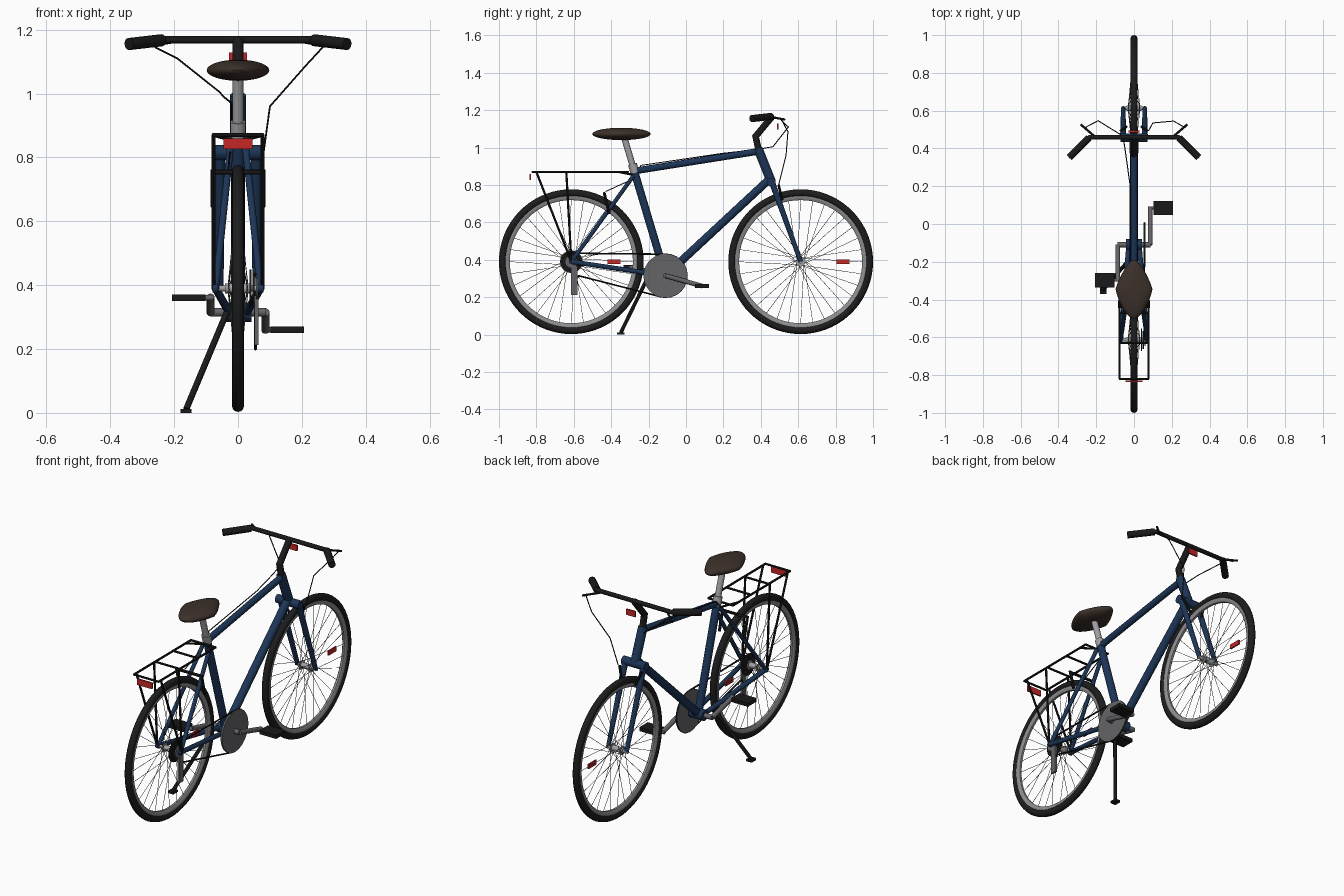
import bpy, bmesh, math
from mathutils import Vector, Matrix

old = bpy.data.objects.get("Cube")
if old:
    bpy.data.objects.remove(old)


def material(name, rgb, rough=0.6):
    m = bpy.data.materials.new(name)
    m.use_nodes = True
    m.diffuse_color = (*rgb, 1)
    node = next(n for n in m.node_tree.nodes if n.type == "BSDF_PRINCIPLED")
    node.inputs["Base Color"].default_value = (*rgb, 1)
    node.inputs["Roughness"].default_value = rough
    return m


BLUE = material("frame_blue", (0.012, 0.036, 0.095))
BLACK = material("black", (0.01, 0.01, 0.01))
RUBBER = material("tyre_rubber", (0.012, 0.012, 0.012))
SILVER = material("silver", (0.36, 0.36, 0.38))
RIM = material("rim_grey", (0.27, 0.27, 0.28))
STEEL = material("steel_grey", (0.13, 0.13, 0.14))
BROWN = material("saddle_brown", (0.046, 0.03, 0.023))
RED = material("reflector_red", (0.56, 0.02, 0.02))


def finish(name, bm, mat, smooth=True):
    bmesh.ops.recalc_face_normals(bm, faces=bm.faces)
    me = bpy.data.meshes.new(name)
    bm.to_mesh(me)
    bm.free()
    me.materials.append(mat)
    ob = bpy.data.objects.new(name, me)
    bpy.context.collection.objects.link(ob)
    if smooth:
        bpy.ops.object.select_all(action="DESELECT")
        ob.select_set(True)
        bpy.context.view_layer.objects.active = ob
        bpy.ops.object.shade_smooth_by_angle(angle=math.radians(40))
    return ob


def tubes(name, paths, r, mat, sides=12, r_end=None):
    """Round rods along one or more polylines, with mitred bends."""
    bm = bmesh.new()
    for path in paths:
        pts = [Vector(p) for p in path]
        first = (pts[1] - pts[0]).normalized()
        u = first.orthogonal().normalized()
        ring = [pts[0] + r * (math.cos(a) * u + math.sin(a) * first.cross(u))
                for a in (math.tau * i / sides for i in range(sides))]
        rows = [[bm.verts.new(c) for c in ring]]
        for i in range(1, len(pts)):
            d = (pts[i] - pts[i - 1]).normalized()
            n = d if i == len(pts) - 1 else (d + (pts[i + 1] - pts[i]).normalized()).normalized()
            ring = [c + d * ((pts[i] - c).dot(n) / d.dot(n)) for c in ring]
            if r_end and i == len(pts) - 1:
                ring = [pts[i] + (c - pts[i]) * (r_end / r) for c in ring]
            rows.append([bm.verts.new(c) for c in ring])
        for a, b in zip(rows, rows[1:]):
            for k in range(sides):
                j = (k + 1) % sides
                bm.faces.new((a[k], a[j], b[j], b[k]))
        bm.faces.new(rows[0])
        bm.faces.new(rows[-1])
    return finish(name, bm, mat)


def box(name, centre, size, mat):
    bm = bmesh.new()
    bmesh.ops.create_cube(bm, size=1)
    bmesh.ops.transform(bm, verts=bm.verts,
                        matrix=Matrix.Translation(centre) @ Matrix.Diagonal((*size, 1)))
    return finish(name, bm, mat, False)


def ring(name, y, z, profile, mat, steps=72):
    """Closed (x, radius) profile swept around a sideways axle."""
    bm = bmesh.new()
    rows = []
    for i in range(steps):
        a = math.tau * i / steps
        rows.append([bm.verts.new((x, y + r * math.cos(a), z + r * math.sin(a))) for x, r in profile])
    n = len(profile)
    for i, row in enumerate(rows):
        nxt = rows[(i + 1) % steps]
        for k in range(n):
            bm.faces.new((row[k], row[(k + 1) % n], nxt[(k + 1) % n], nxt[k]))
    return finish(name, bm, mat)


def both(path):
    return [[(s * x, y, z) for x, y, z in path] for s in (1, -1)]


AXLE = 0.39
REAR, FRONT = -0.613, 0.613
CRANK_Y, CRANK_Z = -0.11, 0.315

# Wheels: tyre, rim, spokes, hub and spoke reflector
for label, wy, ref, half in (("rear", REAR, -0.385, 0.06), ("front", FRONT, 0.84, 0.066)):
    tyre = [(0.019 * math.cos(math.tau * i / 12), 0.367 + 0.02 * math.sin(math.tau * i / 12))
            for i in range(12)]
    ring(label + "_tyre", wy, AXLE, tyre, RUBBER)
    ring(label + "_rim", wy, AXLE, [(-0.013, 0.352), (0.013, 0.352), (0.012, 0.337),
                                    (0.006, 0.329), (-0.006, 0.329), (-0.012, 0.337)], RIM)
    spokes = []
    for i in range(32):
        a = math.tau * i / 32
        h = a + (0.9 if i % 4 < 2 else -0.9)
        spokes.append([((0.03 if i % 2 else -0.03), wy + 0.022 * math.cos(h), AXLE + 0.022 * math.sin(h)),
                       (0, wy + 0.332 * math.cos(a), AXLE + 0.332 * math.sin(a))])
    tubes(label + "_spokes", spokes, 0.0013, STEEL, 5)
    tubes(label + "_hub", [[(-0.04, wy, AXLE), (0.04, wy, AXLE)]], 0.016, SILVER)
    tubes(label + "_hub_flanges", both([(0.027, wy, AXLE), (0.032, wy, AXLE)]), 0.025, SILVER, 20)
    tubes(label + "_axle", [[(-half, wy, AXLE), (half, wy, AXLE)]], 0.01, SILVER)
    box(label + "_wheel_reflector", (0, ref, AXLE), (0.008, 0.07, 0.026), RED)

# Frame
bb = (0, CRANK_Y, CRANK_Z)
tubes("seat_tube", [[bb, (0, -0.28, 0.885)]], 0.021, BLUE, 16)
tubes("top_tube", [[(0, -0.275, 0.875), (0, 0.39, 0.98)]], 0.018, BLUE, 16)
tubes("down_tube", [[bb, (0, 0.45, 0.835)]], 0.022, BLUE, 16)
tubes("head_tube", [[(0, 0.385, 0.995), (0, 0.457, 0.815)]], 0.025, BLUE, 16)
tubes("bottom_bracket", [[(-0.042, CRANK_Y, CRANK_Z), (0.042, CRANK_Y, CRANK_Z)]], 0.03, BLUE, 16)
tubes("seat_stays", both([(0.022, -0.28, 0.85), (0.07, REAR, AXLE)]), 0.011, BLUE)
tubes("chain_stays", both([(0.028, CRANK_Y, CRANK_Z), (0.07, REAR, AXLE)]), 0.013, BLUE)
tubes("dropouts", both([(0.062, REAR, AXLE), (0.08, REAR, AXLE)]), 0.014, BLUE)

# Fork
tubes("fork_crown", [[(-0.072, 0.456, 0.815), (0.072, 0.456, 0.815)]], 0.024, BLUE)
tubes("fork_legs", both([(0.057, 0.456, 0.825), (0.057, FRONT, AXLE)]), 0.017, BLUE, 12, 0.012)

# Stem, handlebar, grips and levers
tubes("stem", [[(0, 0.39, 0.98), (0, 0.372, 1.06), (0, 0.46, 1.165)]], 0.018, BLACK)
tubes("handlebar", [[(-0.32, 0.378, 1.158), (-0.235, 0.46, 1.168),
                     (0.235, 0.46, 1.168), (0.32, 0.378, 1.158)]], 0.012, BLACK)
tubes("grips", both([(0.238, 0.456, 1.167), (0.342, 0.352, 1.155)]), 0.019, BLACK)
tubes("brake_levers", both([(0.21, 0.465, 1.162), (0.282, 0.527, 1.15)]), 0.006, BLACK, 8)
box("front_reflector", (0, 0.49, 1.113), (0.056, 0.009, 0.032), RED)

# Brake cables
tubes("front_brake_cable", [[(0.27, 0.51, 1.15), (0.21, 0.545, 1.085), (0.1, 0.535, 0.96),
                             (0.078, 0.495, 0.8)]], 0.0028, BLACK, 6)
tubes("rear_brake_cable", [[(-0.26, 0.51, 1.145), (-0.19, 0.547, 1.11), (-0.058, 0.465, 1.005),
                            (-0.045, 0.38, 0.99), (-0.02, 0.2, 0.97), (-0.02, -0.24, 0.905),
                            (-0.025, -0.31, 0.82), (-0.03, -0.43, 0.765)]], 0.0028, BLACK, 6)

# Brake arms
tubes("rear_brake", [[(-0.078, -0.41, 0.645), (-0.078, -0.437, 0.755),
                      (0.078, -0.437, 0.755), (0.078, -0.41, 0.645)]], 0.008, BLACK, 8)
tubes("front_brake", both([(0.07, 0.495, 0.8), (0.04, 0.515, 0.72)]), 0.007, BLACK, 8)

# Seat post and saddle
tubes("seat_post", [[(0, -0.275, 0.87), (0, -0.332, 1.06)]], 0.017, SILVER, 16)
tubes("seat_collar", [[(0, -0.272, 0.865), (0, -0.287, 0.912)]], 0.024, SILVER, 16)
bm = bmesh.new()
bmesh.ops.create_uvsphere(bm, u_segments=32, v_segments=16, radius=1)
for v in bm.verts:
    x, y, z = v.co
    narrow = 1 - (0.45 if y > 0 else 0.32) * abs(y)
    v.co = (0.098 * x * narrow, -0.345 + y * 0.156, 1.073 + 0.033 * z)
finish("saddle", bm, BROWN)

# Luggage rack with tail reflector
tubes("rack_rails", both([(0.077, -0.82, 0.87), (0.077, -0.31, 0.87)]), 0.006, BLACK, 8)
tubes("rack_crossbars", [[(-0.08, y, 0.87), (0.08, y, 0.87)]
                         for y in (-0.82, -0.63, -0.47, -0.31)], 0.006, BLACK, 8)
tubes("rack_legs", both([(0.077, -0.8, 0.87), (0.077, REAR, AXLE)])
      + both([(0.077, -0.64, 0.87), (0.077, REAR, AXLE)]), 0.006, BLACK, 8)
tubes("rack_struts", both([(0.077, -0.36, 0.87), (0.018, -0.285, 0.855)]), 0.006, BLACK, 8)
box("tail_reflector", (0, -0.832, 0.843), (0.092, 0.009, 0.034), RED)

# Drivetrain: chainring, sprockets, chain and derailleur
tubes("chainring", [[(0.05, CRANK_Y, CRANK_Z), (0.06, CRANK_Y, CRANK_Z)]], 0.117, STEEL, 40)
for i, (r, mat) in enumerate(((0.06, BLACK), (0.048, BLACK), (0.034, STEEL))):
    x = 0.036 + 0.01 * i
    tubes("sprocket_%d" % (i + 1), [[(x, REAR, AXLE), (x + 0.006, REAR, AXLE)]], r, mat, 28)
top = [(0.055, REAR, AXLE + 0.045), (0.055, CRANK_Y, CRANK_Z + 0.115)]
wrap = [(0.055, CRANK_Y + 0.115 * math.sin(a), CRANK_Z + 0.115 * math.cos(a))
        for a in (math.pi * i / 12 for i in range(1, 14))]
low = [(0.055, -0.575, 0.315), (0.055, -0.6, 0.27)]
tubes("chain", [top + wrap + low], 0.0045, BLACK, 6)
box("derailleur", (0.058, -0.597, 0.29), (0.012, 0.036, 0.155), STEEL)

# Cranks and pedals
tubes("crank_axle", [[(-0.088, CRANK_Y, CRANK_Z), (0.088, CRANK_Y, CRANK_Z)]], 0.014, STEEL)
for label, s, py, pz in (("right", 1, 0.085, 0.26), ("left", -1, -0.297, 0.361)):
    tubes(label + "_crank", [[(s * 0.086, CRANK_Y, CRANK_Z), (s * 0.086, py, pz)]], 0.013, STEEL)
    tubes(label + "_pedal_axle", [[(s * 0.075, py, pz), (s * 0.12, py, pz)]], 0.009, STEEL)
    box(label + "_pedal", (s * 0.154, py, pz), (0.104, 0.076, 0.021), BLACK)

# Kickstand
tubes("kickstand", [[(-0.035, -0.2, 0.315), (-0.162, -0.348, 0.012)]], 0.01, BLACK)
box("kickstand_foot", (-0.163, -0.35, 0.006), (0.034, 0.04, 0.012), BLACK)
